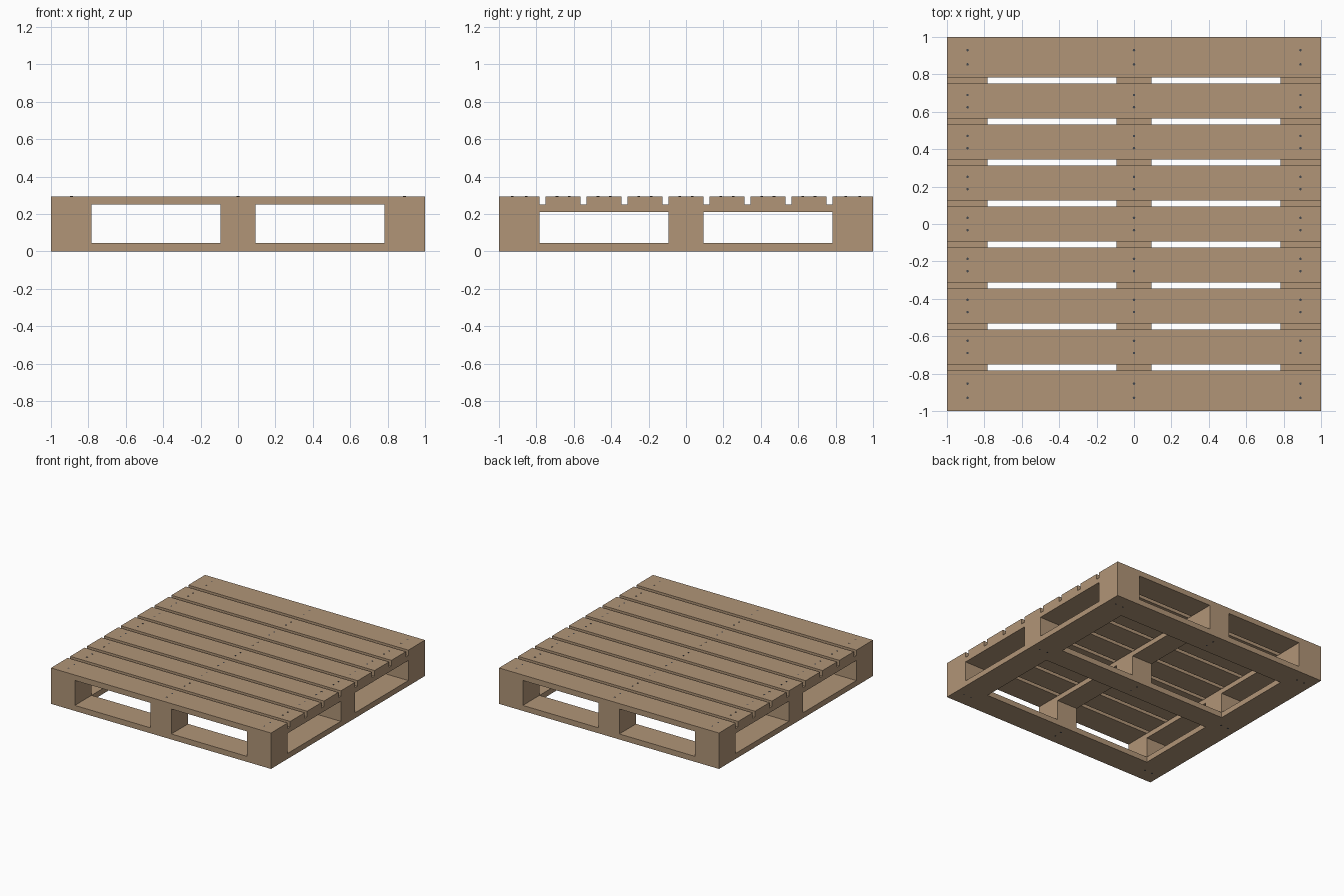
import bpy, bmesh
from mathutils import Matrix, Vector

if "Cube" in bpy.data.objects:
    bpy.data.objects.remove(bpy.data.objects["Cube"])


def material(name, rgb):
    m = bpy.data.materials.new(name)
    m.diffuse_color = (*rgb, 1)
    m.use_nodes = True
    m.node_tree.nodes["Principled BSDF"].inputs["Base Color"].default_value = m.diffuse_color
    return m


wood = material("pale_wood", (0.44, 0.30, 0.185))
steel = material("dark_steel", (0.06, 0.065, 0.075))


def finish(name, bm, mat):
    me = bpy.data.meshes.new(name)
    bm.to_mesh(me)
    bm.free()
    me.materials.append(mat)
    ob = bpy.data.objects.new(name, me)
    bpy.context.collection.objects.link(ob)
    return ob


def box(name, x, y, z):
    """Box from (min, max) pairs on each axis."""
    bm = bmesh.new()
    size = Matrix.Diagonal((x[1] - x[0], y[1] - y[0], z[1] - z[0], 1))
    mid = Vector((sum(x) / 2, sum(y) / 2, sum(z) / 2))
    bmesh.ops.create_cube(bm, size=1, matrix=Matrix.Translation(mid) @ size)
    return finish(name, bm, wood)


def nails(name, points, z):
    bm = bmesh.new()
    for x, y in points:
        bmesh.ops.create_cone(bm, cap_ends=True, segments=8, radius1=0.007, radius2=0.007,
                              depth=0.004, matrix=Matrix.Translation((x, y, z)))
    return finish(name, bm, steel)


# Heights of the layers and the three strips used in both directions
Z_BASE, Z_BLOCK, Z_STRINGER, Z_TOP = 0.045, 0.21, 0.25, 0.295
IN, HALF = 0.783, 0.094
strips = [(-1, -IN), (-HALF, HALF), (IN, 1)]
rows = [-0.89, 0, 0.89]

# Bottom frame: two side boards along y, three cross boards between them
for side, s in (("left", strips[0]), ("right", strips[2])):
    box("bottom_board_" + side, s, (-1, 1), (0, Z_BASE))
for place, s in zip(("front", "middle", "back"), strips):
    box("bottom_board_" + place, (-IN, IN), s, (0, Z_BASE))

# Nine blocks
for i, sx in enumerate(strips):
    for j, sy in enumerate(strips):
        box(f"block_{i}_{j}", sx, sy, (Z_BASE, Z_BLOCK))

# Three stringers along y
for i, sx in enumerate(strips):
    box(f"stringer_{i}", sx, (-1, 1), (Z_BLOCK, Z_STRINGER))

# Nine deck boards along x; the end boards are wider
PITCH, WIDTH = 0.219, 0.187
boards = [(k * PITCH - WIDTH / 2, k * PITCH + WIDTH / 2) for k in range(-3, 4)]
boards = [strips[0]] + boards + [strips[2]]
for i, sy in enumerate(boards):
    box(f"deck_board_{i}", (-1, 1), sy, (Z_STRINGER, Z_TOP))

# Nail heads in pairs across every board
top = []
for sy in boards:
    c, d = sum(sy) / 2, (sy[1] - sy[0]) * 0.175
    top += [(x, c + s * d) for x in rows for s in (-1, 1)]
nails("deck_nails", top, Z_TOP - 0.001)

under = []
for x in rows:
    for y in rows:
        for s in (-0.035, 0.035):
            under.append((x, y + s) if x == 0 else (x + s, y))
nails("bottom_nails", under, 0.002)
for v in bpy.data.objects["bottom_nails"].data.vertices:
    v.co.z -= 0.001
